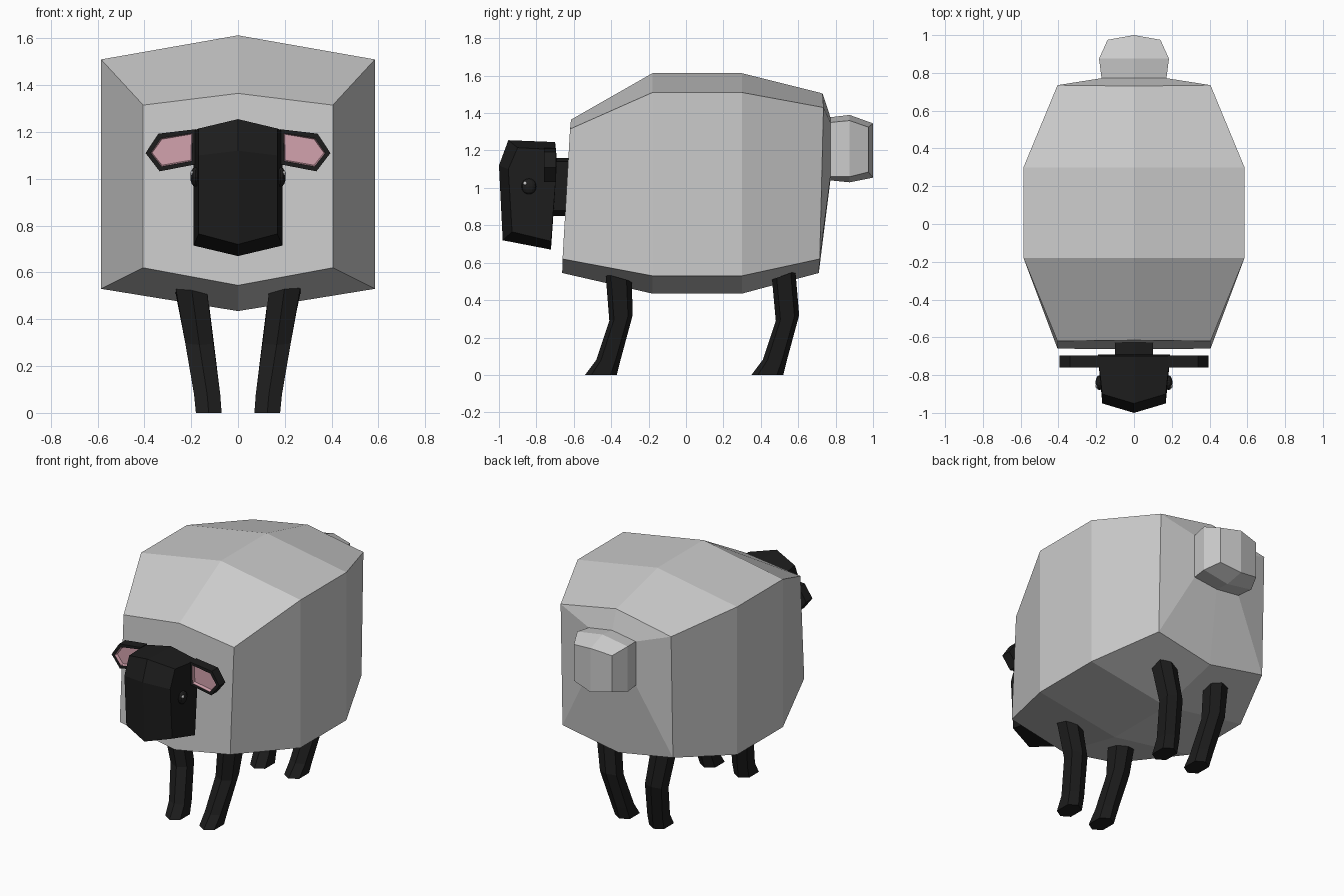
import bpy, bmesh
from mathutils import Vector, Matrix

if "Cube" in bpy.data.objects:
    bpy.data.objects.remove(bpy.data.objects["Cube"])


def material(name, rgb):
    m = bpy.data.materials.new(name)
    m.diffuse_color = (*rgb, 1)
    m.use_nodes = True
    m.node_tree.nodes["Principled BSDF"].inputs["Base Color"].default_value = m.diffuse_color
    return m


BLACK = material("black", (0.012, 0.012, 0.012))
PINK = material("pink", (0.65, 0.36, 0.42))
WHITE = material("white", (0.9, 0.9, 0.9))


def finish(name, bm, *mats):
    bmesh.ops.recalc_face_normals(bm, faces=bm.faces)
    me = bpy.data.meshes.new(name)
    bm.to_mesh(me)
    bm.free()
    for m in mats:
        me.materials.append(m)
    ob = bpy.data.objects.new(name, me)
    bpy.context.collection.objects.link(ob)
    return ob


def hexa(m0, s0, s1, m1, cx=0.0):
    """Six-sided ring from two middle points (y, z) and two side points (x, y, z)."""
    flip = lambda p: (2 * cx - p[0], p[1], p[2])
    return [(cx, *m0), s0, s1, (cx, *m1), flip(s1), flip(s0)]


def loft(name, rings, *mats):
    bm = bmesh.new()
    vs = [[bm.verts.new(p) for p in r] for r in rings]
    for a, b in zip(vs, vs[1:]):
        for i in range(6):
            j = (i + 1) % 6
            bm.faces.new((a[i], a[j], b[j], b[i]))
    for r in (vs[0], vs[-1]):  # caps keep the middle ridge
        bm.faces.new(r[:4])
        bm.faces.new((r[0], r[3], r[4], r[5]))
    return finish(name, bm, *mats)


# woolly body running into the tail
loft("body_and_tail", [
    hexa((-0.615, 1.365), (0.405, -0.62, 1.315), (0.405, -0.66, 0.62), (-0.662, 0.545)),
    hexa((-0.18, 1.613), (0.585, -0.18, 1.51), (0.585, -0.18, 0.53), (-0.18, 0.435)),
    hexa((0.30, 1.613), (0.585, 0.30, 1.51), (0.585, 0.30, 0.53), (0.30, 0.435)),
    hexa((0.73, 1.505), (0.405, 0.735, 1.43), (0.405, 0.715, 0.62), (0.71, 0.545)),
    hexa((0.772, 1.378), (0.172, 0.772, 1.35), (0.172, 0.772, 1.06), (0.772, 1.04)),
    hexa((0.875, 1.39), (0.185, 0.875, 1.36), (0.185, 0.875, 1.06), (0.875, 1.03)),
    hexa((1.0, 1.345), (0.14, 0.975, 1.325), (0.14, 0.975, 1.085), (1.0, 1.055)),
])

# neck
loft("neck", [hexa((y, 1.16), (0.1, y, 1.14), (0.1, y, 0.88), (y, 0.85)) for y in (-0.62, -0.71)], BLACK)

# head, stacked from top to chin: front y, front z, back y, back z, side z offset
loft("head", [
    hexa((yf, zf), (0.168, yf + 0.05, zf + dz), (0.19, yb, zb + dz), (yb, zb))
    for yf, zf, yb, zb, dz in (
        (-0.95, 1.255, -0.70, 1.245, -0.04),
        (-1.0, 1.12, -0.69, 1.15, -0.02),
        (-0.98, 0.72, -0.722, 0.67, 0.045))
], BLACK)

EAR = [(0.18, 1.212), (0.34, 1.193), (0.395, 1.11), (0.335, 1.032), (0.18, 1.062)]
# leg rings: centre x, half width, front y, front z, back y, back z
SHANK = [(0.165, 0.06, -0.41, 0.29, -0.285, 0.32),
         (0.132, 0.056, -0.48, 0.08, -0.35, 0.08),
         (0.125, 0.055, -0.54, 0.0, -0.37, 0.0)]
LEGS = {"front": (0.0, (0.2, 0.066, -0.43, 0.54, -0.29, 0.50)),
        "hind": (0.89, (0.2, 0.066, -0.43, 0.51, -0.305, 0.555))}

for side, s in (("left", 1), ("right", -1)):
    # ear with recessed pink inside
    bm = bmesh.new()
    front = bm.faces.new([bm.verts.new((s * x, -0.76, z)) for x, z in EAR])
    ext = bmesh.ops.extrude_face_region(bm, geom=[front], use_keep_orig=True)
    bmesh.ops.translate(bm, vec=(0, 0.065, 0),
                        verts=[v for v in ext["geom"] if isinstance(v, bmesh.types.BMVert)])
    bmesh.ops.recalc_face_normals(bm, faces=bm.faces)
    bmesh.ops.inset_region(bm, faces=[front], thickness=0.022, depth=0)
    bmesh.ops.inset_region(bm, faces=[front], thickness=0.006, depth=-0.02)
    front.material_index = 1
    for e in front.edges:
        for f in e.link_faces:
            f.material_index = 1
    finish(side + "_ear", bm, BLACK, PINK)

    # eye and its glint
    for name, loc, size, mat in (("_eye", (0.182, -0.84, 1.008), (0.022, 0.04, 0.042), BLACK),
                                 ("_eye_glint", (0.197, -0.86, 1.024), (0.008, 0.01, 0.01), WHITE)):
        bm = bmesh.new()
        bmesh.ops.create_uvsphere(bm, u_segments=12, v_segments=8, radius=1,
                                  matrix=Matrix.Translation((s * loc[0], *loc[1:])) @ Matrix.Diagonal((*size, 1)))
        finish(side + name, bm, mat)

    # legs
    for which, (dy, top) in LEGS.items():
        rings = []
        for cx, w, yf, zf, yb, zb in [top] + SHANK:
            f, b = Vector((yf + dy, zf)), Vector((yb + dy, zb))
            rings.append(hexa(f, (s * cx + w, *f.lerp(b, 0.2)), (s * cx + w, *f.lerp(b, 0.8)), b, s * cx))
        loft(f"{which}_{side}_leg", rings, BLACK)
